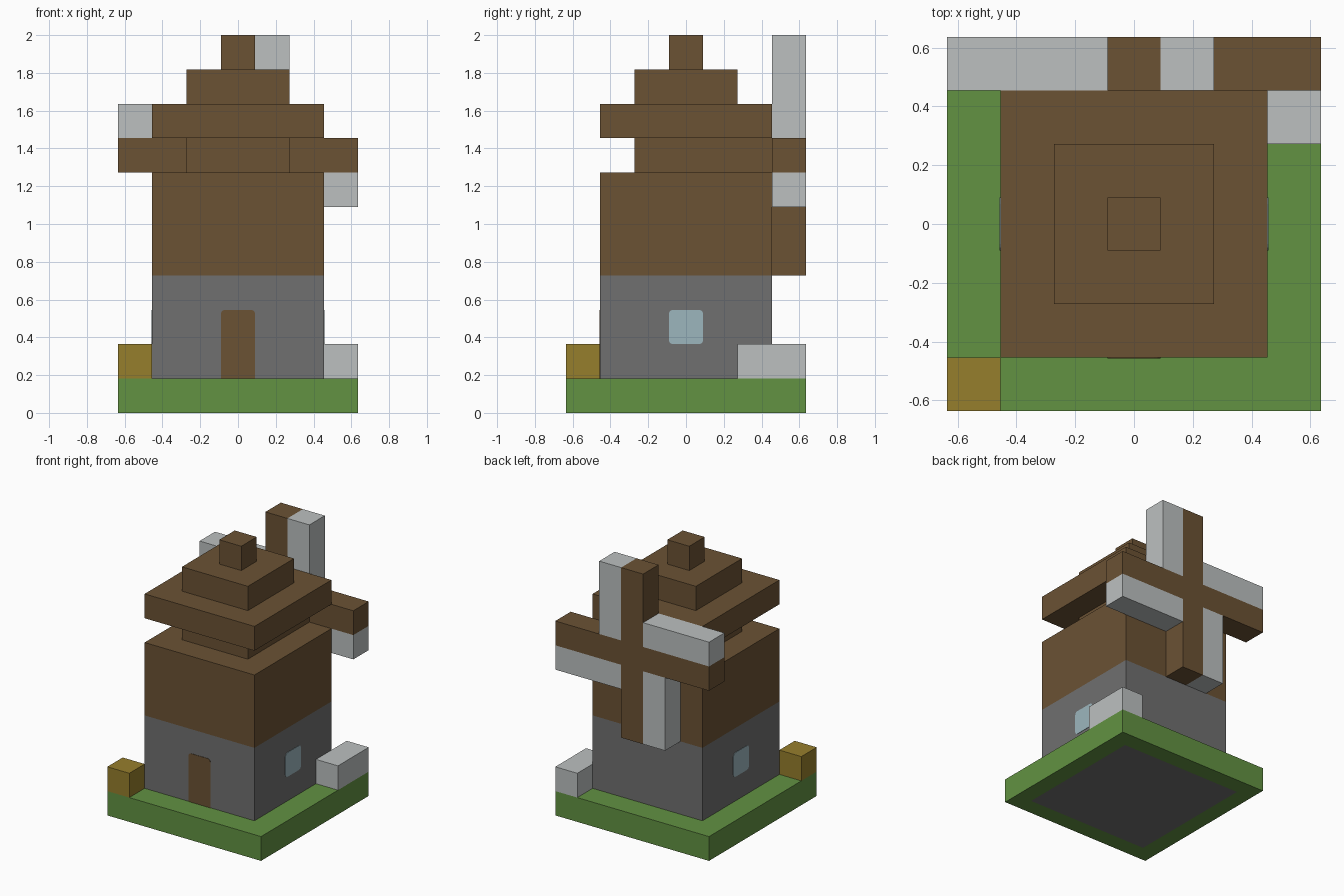
import bpy, bmesh, math
from mathutils import Matrix

if "Cube" in bpy.data.objects:
    bpy.data.objects.remove(bpy.data.objects["Cube"], do_unlink=True)

U = 2 / 11  # one block


def material(name, rgb):
    """Flat colour given as 0-255 sRGB, stored as linear."""
    col = [((c / 255 + 0.055) / 1.055) ** 2.4 for c in rgb] + [1]
    m = bpy.data.materials.new(name)
    m.use_nodes = True
    m.diffuse_color = col
    m.node_tree.nodes["Principled BSDF"].inputs["Base Color"].default_value = col
    return m


grass = material("grass green", (98, 146, 66))
stone = material("stone grey", (112, 112, 112))
wood = material("wood brown", (107, 82, 52))
cloth = material("pale cloth", (188, 192, 192))
straw = material("straw yellow", (150, 126, 44))
glass = material("window blue", (156, 182, 190))


def finish(name, bm, *mats):
    mesh = bpy.data.meshes.new(name)
    bm.to_mesh(mesh)
    bm.free()
    for m in mats:
        mesh.materials.append(m)
    ob = bpy.data.objects.new(name, mesh)
    bpy.context.collection.objects.link(ob)
    return ob


def box_bm(x, y, z):
    """Box from (min, max) ranges in block units."""
    bm = bmesh.new()
    bmesh.ops.create_cube(bm, size=1)
    for v in bm.verts:
        v.co = [U * (r[0] if c < 0 else r[1]) for c, r in zip(v.co, (x, y, z))]
    return bm


def box(name, mat, x, y, z):
    return finish(name, box_bm(x, y, z), mat)


def plate(name, mat, height, z, angle, round_bottom):
    """Thin rounded panel on a tower wall; angle turns it from the front."""
    w, h, r, t = U / 2, height * U, 0.022, 0.003
    bm = bmesh.new()
    ring = []
    for cx, cz, start in ((1, 1, 0), (-1, 1, 90), (-1, 0, 180), (1, 0, 270)):
        rad = r if cz or round_bottom else 0
        for a in ((0, 30, 60, 90) if rad else (0,)):
            a = math.radians(start + a)
            px = cx * (w - rad) + rad * math.cos(a)
            pz = (h - rad if cz else rad) + rad * math.sin(a)
            ring.append(bm.verts.new((px, -2.5 * U, z * U + pz)))
    face = bm.faces.new(ring)
    out = bmesh.ops.extrude_face_region(bm, geom=[face])
    for v in out["geom"]:
        if isinstance(v, bmesh.types.BMVert):
            v.co.y -= t
    bmesh.ops.recalc_face_normals(bm, faces=bm.faces)
    bm.transform(Matrix.Rotation(math.radians(angle), 4, "Z"))
    finish(name, bm, mat)


# Ground slab with a stone panel underneath
bm = box_bm((-3.5, 3.5), (-3.5, 3.5), (0, 1))
bm.normal_update()
under = [f for f in bm.faces if f.normal.z < -0.9]
bmesh.ops.inset_region(bm, faces=under, thickness=U)
under[0].material_index = 1
finish("ground", bm, grass, stone)

# Tower and stepped roof
wide, mid, thin = (-2.5, 2.5), (-1.5, 1.5), (-0.5, 0.5)
box("tower_base", stone, wide, wide, (1, 4))
box("tower_top", wood, wide, wide, (4, 7))
box("roof_neck", wood, mid, (-1.5, 2.5), (7, 8))
for name, r, z in (("roof_eaves", wide, 8), ("roof_step", mid, 9), ("roof_tip", thin, 10)):
    box(name, wood, r, r, (z, z + 1))

# Sails on the back
depth = (2.5, 3.5)
box("sail_mast", wood, thin, depth, (4, 11))
box("sail_arm_left", wood, (0.5, 3.5), depth, (7, 8))
box("sail_arm_right", wood, (-3.5, -0.5), depth, (7, 8))
box("sail_cloth_top", cloth, (0.5, 1.5), depth, (8, 11))
box("sail_cloth_bottom", cloth, (-1.5, -0.5), depth, (4, 7))
box("sail_cloth_left", cloth, (0.5, 3.5), depth, (6, 7))
box("sail_cloth_right", cloth, (-3.5, -0.5), depth, (8, 9))

# Items on the grass
box("straw_bale", straw, (-3.5, -2.5), (-3.5, -2.5), (1, 2))
box("flour_sacks", cloth, (2.5, 3.5), (1.5, 3.5), (1, 2))

# Door and side windows
plate("door", wood, 2, 1, 0, False)
plate("window_left", glass, 1, 2, 90, True)
plate("window_right", glass, 1, 2, -90, True)
